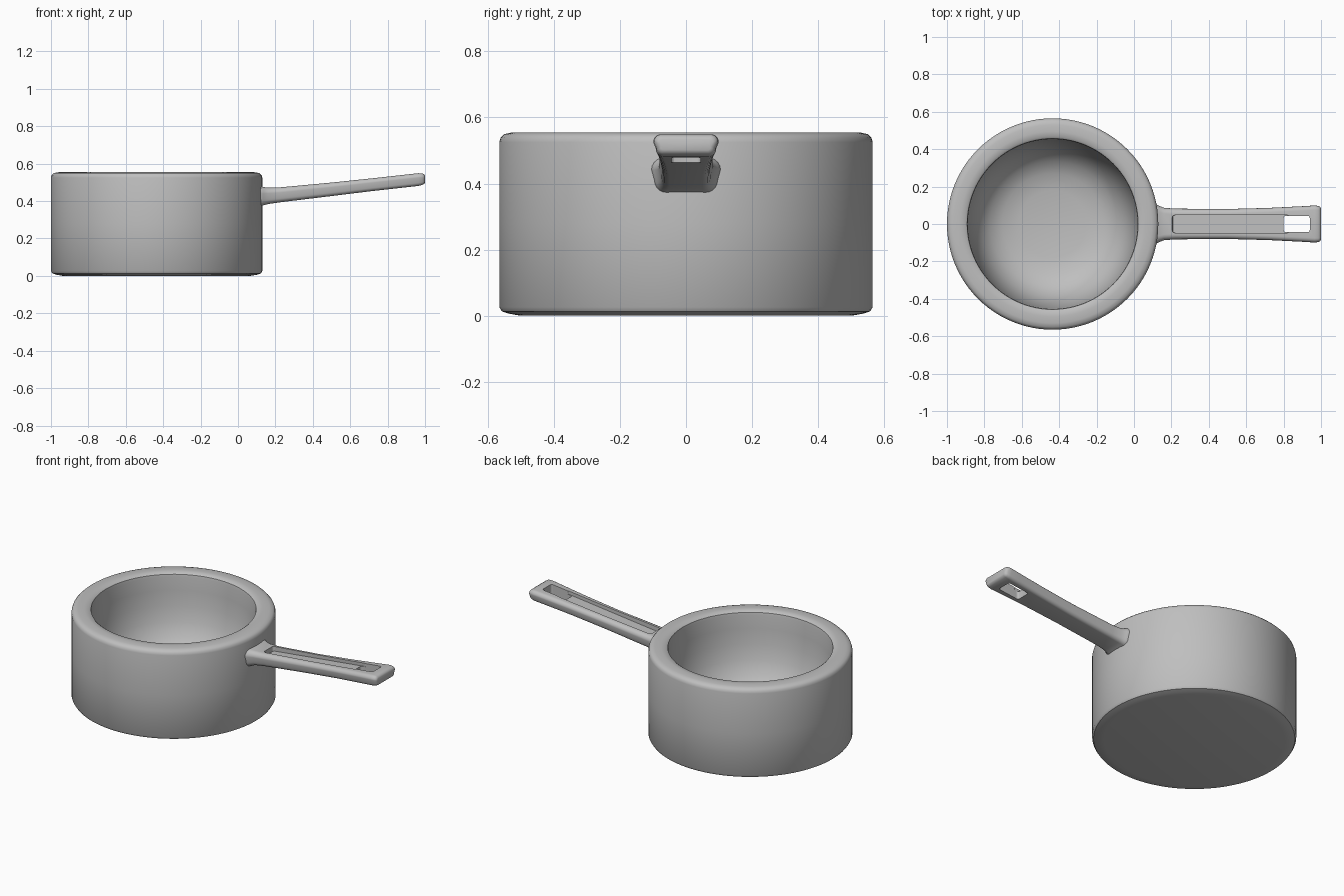
import bpy, bmesh, math

if "Cube" in bpy.data.objects:
    bpy.data.objects.remove(bpy.data.objects["Cube"])

steel = bpy.data.materials.new("grey_metal")
steel.diffuse_color = (0.52, 0.52, 0.52, 1)
steel.use_nodes = True
steel.node_tree.nodes["Principled BSDF"].inputs["Base Color"].default_value = steel.diffuse_color


def make_object(name, bm):
    bmesh.ops.recalc_face_normals(bm, faces=bm.faces)
    mesh = bpy.data.meshes.new(name)
    bm.to_mesh(mesh)
    bm.free()
    ob = bpy.data.objects.new(name, mesh)
    bpy.context.collection.objects.link(ob)
    mesh.materials.append(steel)
    return ob


def smooth(ob, angle):
    bpy.ops.object.select_all(action='DESELECT')
    ob.select_set(True)
    bpy.context.view_layer.objects.active = ob
    bpy.ops.object.shade_smooth_by_angle(angle=math.radians(angle))


# Pot: one lathed profile, outside wall, rolled rim and rounded bowl inside
profile = [(0, 0), (0.50, 0.0), (0.535, 0.006), (0.557, 0.013), (0.565, 0.026),
           (0.565, 0.28), (0.565, 0.525), (0.561, 0.539), (0.551, 0.549), (0.53, 0.554),
           (0.495, 0.555), (0.468, 0.553), (0.457, 0.545), (0.454, 0.53),
           (0.45, 0.45), (0.44, 0.36), (0.42, 0.27), (0.385, 0.19),
           (0.335, 0.135), (0.27, 0.10), (0.18, 0.083), (0, 0.078)]
bm = bmesh.new()
verts = [bm.verts.new((r, 0, z)) for r, z in profile]
edges = [bm.edges.new(pair) for pair in zip(verts, verts[1:])]
bmesh.ops.spin(bm, geom=verts + edges, cent=(0, 0, 0), axis=(0, 0, 1),
               angle=math.tau, steps=96, use_duplicate=False)
bmesh.ops.remove_doubles(bm, verts=bm.verts, dist=1e-4)
pot = make_object("pot", bm)
pot.location.x = -0.435
smooth(pot, 40)

# Handle: rounded box sections lofted along x (x, centre z, half width, half height)
sections = [(0.06, 0.425, 0.11, 0.065), (0.115, 0.425, 0.107, 0.057),
            (0.135, 0.426, 0.097, 0.049), (0.16, 0.428, 0.087, 0.044),
            (0.22, 0.433, 0.082, 0.040), (0.50, 0.463, 0.080, 0.036),
            (0.72, 0.488, 0.086, 0.034), (0.90, 0.508, 0.095, 0.034),
            (0.965, 0.515, 0.099, 0.034), (0.985, 0.517, 0.097, 0.031),
            (0.996, 0.517, 0.091, 0.025), (1.0, 0.517, 0.082, 0.016)]


def section(bm, x, zc, hw, hh):
    ring, rad = [], hh * 0.7
    for k, (sy, sz) in enumerate([(1, 1), (-1, 1), (-1, -1), (1, -1)]):
        taper = 1 if sz > 0 else 0.92          # underside slightly narrower
        for i in range(6):
            a = math.radians(90 * k + 18 * i)
            ring.append(bm.verts.new((x, (sy * (hw - rad) + rad * math.cos(a)) * taper,
                                      zc + sz * (hh - rad) + rad * math.sin(a))))
    return ring


bm = bmesh.new()
rings = [section(bm, *s) for s in sections]
for a, b in zip(rings, rings[1:]):
    for i in range(len(a)):
        j = (i + 1) % len(a)
        bm.faces.new((a[i], a[j], b[j], b[i]))
bm.faces.new(rings[0])
bm.faces.new(rings[-1])
handle = make_object("handle", bm)


# Cutters for the long top groove and the hanging hole
def cut(name, x0, x1, hw, z0, z1, bevel, tilt):
    bm = bmesh.new()
    bmesh.ops.create_cube(bm, size=1)
    for v in bm.verts:
        v.co.x *= x1 - x0
        v.co.y *= 2 * hw
        v.co.z *= z1 - z0
    upright = [e for e in bm.edges if abs(e.verts[0].co.z - e.verts[1].co.z) > 0.01]
    bmesh.ops.bevel(bm, geom=upright, offset=bevel, segments=3, profile=0.5, affect='EDGES')
    ob = make_object(name, bm)
    ob.location = ((x0 + x1) / 2, 0, (z0 + z1) / 2)
    ob.rotation_euler.y = -tilt
    ob.hide_render = True
    ob.hide_set(True)
    mod = handle.modifiers.new(name, 'BOOLEAN')
    mod.operation = 'DIFFERENCE'
    mod.solver = 'EXACT'
    mod.object = ob


cut("groove_cutter", 0.20, 0.83, 0.047, 0.479, 0.579, 0.012, math.atan(0.113))
cut("hole_cutter", 0.80, 0.94, 0.044, 0.30, 0.70, 0.012, 0)
smooth(handle, 40)
for mod in list(handle.modifiers):
    if mod.type == 'BOOLEAN':
        bpy.ops.object.modifier_apply(modifier=mod.name)
for ob in list(bpy.data.objects):
    if ob.name.endswith("_cutter"):
        bpy.data.objects.remove(ob)
smooth(handle, 40)
